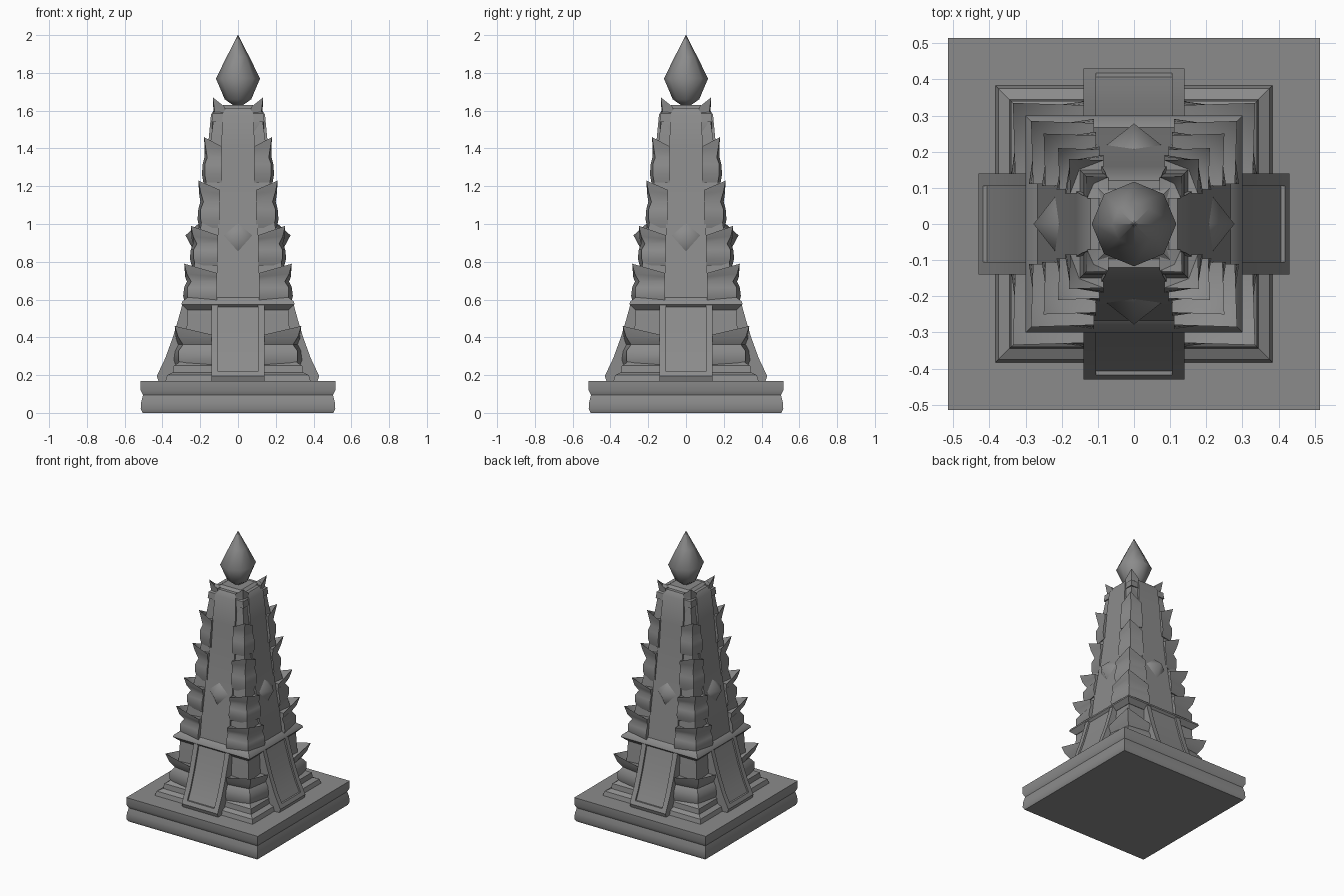
import bpy, bmesh, math
from mathutils import Matrix

cube = bpy.data.objects.get("Cube")
if cube:
    bpy.data.objects.remove(cube, do_unlink=True)

stone = bpy.data.materials.new("grey_stone")
stone.use_nodes = True
colour = (0.26, 0.26, 0.26, 1)
stone.diffuse_color = colour
stone.node_tree.nodes["Principled BSDF"].inputs["Base Color"].default_value = colour


def finish(name, bm, angle=35):
    """Turn a bmesh into a shaded stone object."""
    bmesh.ops.recalc_face_normals(bm, faces=bm.faces)
    mesh = bpy.data.meshes.new(name)
    bm.to_mesh(mesh)
    bm.free()
    mesh.materials.append(stone)
    obj = bpy.data.objects.new(name, mesh)
    bpy.context.collection.objects.link(obj)
    bpy.ops.object.select_all(action='DESELECT')
    obj.select_set(True)
    bpy.context.view_layer.objects.active = obj
    bpy.ops.object.shade_smooth_by_angle(angle=math.radians(angle))


def loft(bm, rings, cap_top=True):
    """Bridge equal-length rings of points, cap the ends, return the last ring."""
    loops = [[bm.verts.new(p) for p in ring] for ring in rings]
    n = len(loops[0])
    for low, high in zip(loops, loops[1:]):
        for i in range(n):
            j = (i + 1) % n
            bm.faces.new((low[i], low[j], high[j], high[i]))
    bm.faces.new(loops[0][::-1])
    if cap_top:
        bm.faces.new(loops[-1])
    return loops[-1]


def fan(bm, ring, point):
    """Close a ring with triangles that meet at one point."""
    peak = bm.verts.new(point)
    for i in range(len(ring)):
        bm.faces.new((ring[i], ring[(i + 1) % len(ring)], peak))


def stack(name, profile, angle=35):
    """Square tower from (half width, height) pairs."""
    bm = bmesh.new()
    loft(bm, [[(-r, -r, z), (r, -r, z), (r, r, z), (-r, r, z)] for r, z in profile])
    finish(name, bm, angle)


def slab(bm, profile, back):
    """Front-facing slab from (depth, left edge, right edge, height)."""
    loft(bm, [[(a, -d, z), (b, -d, z), (b, -back, z), (a, -back, z)]
              for d, a, b, z in profile])


def repeat_four(bm):
    """Repeat the geometry on all four sides."""
    source = bm.verts[:] + bm.edges[:] + bm.faces[:]
    for k in range(1, 4):
        copy = bmesh.ops.duplicate(bm, geom=source)["geom"]
        verts = [g for g in copy if isinstance(g, bmesh.types.BMVert)]
        bmesh.ops.rotate(bm, verts=verts, matrix=Matrix.Rotation(k * math.pi / 2, 3, 'Z'))


# Base slab with a shallow groove, and stepped plinth
stack("base_slab", [(0.505, 0), (0.515, 0.02), (0.512, 0.06), (0.503, 0.095),
                    (0.515, 0.12), (0.515, 0.17)])
stack("plinth", [(0.385, 0.165), (0.375, 0.2), (0.345, 0.215), (0.34, 0.25),
                 (0.315, 0.265), (0.29, 0.32)])

# Recessed core behind the corner ornaments
stack("core_shaft", [(0.285, 0.2), (0.265, 0.58), (0.195, 1.0), (0.15, 1.4), (0.125, 1.59)])
stack("cornice", [(0.27, 0.545), (0.3, 0.575), (0.295, 0.59), (0.255, 0.62)])

# Long flat panels set slightly back between the corner columns
bm = bmesh.new()
panel = [(0.275, 0.115, 0.55), (0.242, 0.11, 0.8), (0.208, 0.105, 1.0), (0.18, 0.1, 1.2),
         (0.16, 0.09, 1.4), (0.143, 0.08, 1.58), (0.12, 0.07, 1.615)]
slab(bm, [(d, -w, w, z) for d, w, z in panel], 0)
repeat_four(bm)
finish("face_panels", bm)

# Flared buttress feet: a sunk middle between two raised edges
bm = bmesh.new()
feet = [(0.43, 0.195), (0.385, 0.29), (0.345, 0.4), (0.315, 0.5), (0.293, 0.58)]
slab(bm, [(0.42, -0.14, 0.14, 0.165), (0.43, -0.14, 0.14, 0.195),
          (0.418, -0.14, 0.14, 0.22)], 0.2)
slab(bm, [(d - 0.012, -0.11, 0.11, z) for d, z in feet], 0.2)
for side in (-1, 1):
    slab(bm, [(d, side * 0.105, side * 0.14, z) for d, z in feet], 0.2)
repeat_four(bm)
finish("buttress_feet", bm)

# Soft pointed leaf on each panel
bm = bmesh.new()
rim = [bm.verts.new(p) for p in [(-0.08, -0.215, 0.94), (0, -0.23, 0.85),
                                 (0.08, -0.215, 0.94), (0, -0.2, 1.01)]]
fan(bm, rim, (0, -0.278, 0.94))
repeat_four(bm)
finish("panel_leaves", bm, 70)

# Corner crockets: (tip half width, tip height, block height, inner edge)
tiers = [(0.335, 0.46, 0.22, 0.12), (0.285, 0.79, 0.21, 0.11), (0.25, 0.99, 0.21, 0.105),
         (0.21, 1.23, 0.25, 0.095), (0.18, 1.46, 0.24, 0.085), (0.133, 1.67, 0.22, 0.07)]
bm = bmesh.new()
for reach, top, tall, inner in tiers:
    base = top - tall

    def corner(side, tip, z, tip_z):
        s, t = max(reach * side, inner), reach * tip
        return [(inner, inner, z), (s, inner, z), (t, t, tip_z), (inner, s, z)]

    # Rounded block with a softened corner, then a rim drawn up to a point
    swell = 1.04 if reach < 0.2 else 1.0
    rings = [corner(side * swell, tip * swell, base + h * tall, base + h * tall)
             for side, tip, h in [(0.98, 0.9, 0), (1.02, 0.94, 0.18),
                                  (1.0, 0.94, 0.4), (0.95, 0.87, 0.55)]]
    rings.append(corner(0.98, 0.95, top - 0.07, top - 0.055))
    rings.append(corner(0.98, 1.0, top - 0.05, top))
    rim = loft(bm, rings, cap_top=False)
    fan(bm, rim, (reach * 0.84, reach * 0.84, top - 0.06))
repeat_four(bm)
finish("corner_crockets", bm, 60)

# Cap and eight-sided pointed finial
stack("shaft_cap", [(0.14, 1.54), (0.135, 1.585), (0.078, 1.63)])
bm = bmesh.new()
profile = [(0.02, 1.625), (0.07, 1.66), (0.117, 1.77), (0.06, 1.885), (0.001, 2.0)]
loft(bm, [[(r * math.cos(k * math.pi / 4), r * math.sin(k * math.pi / 4), z)
           for k in range(8)] for r, z in profile])
finish("finial", bm, 50)
